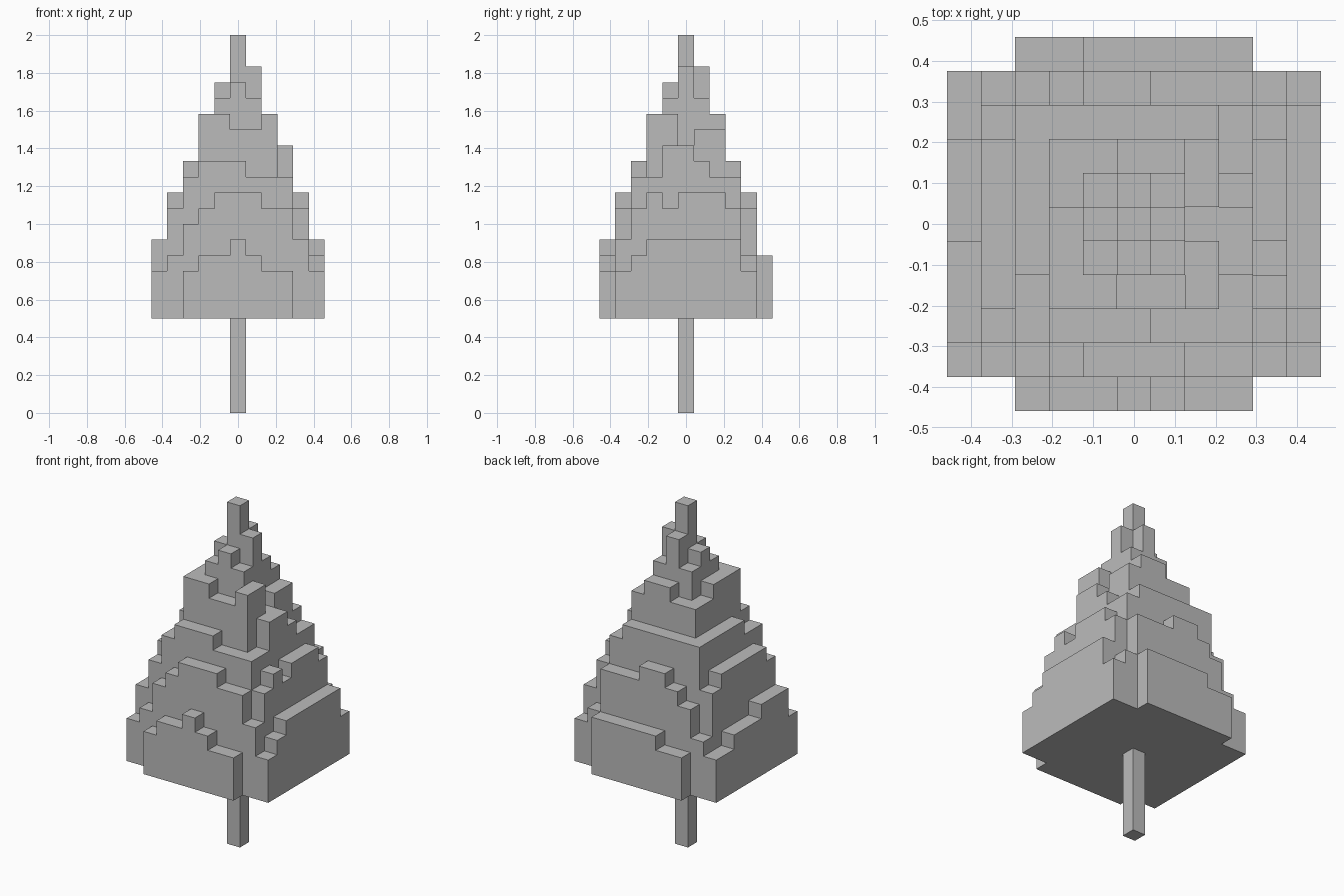
import bpy, bmesh

if "Cube" in bpy.data.objects:
    bpy.data.objects.remove(bpy.data.objects["Cube"])

U = 1 / 12          # block size
BASE = 6            # blocks from the ground to the lowest branches

grey = bpy.data.materials.new("plain grey")
grey.diffuse_color = (0.5, 0.5, 0.5, 1)
grey.use_nodes = True
grey.node_tree.nodes["Principled BSDF"].inputs["Base Color"].default_value = grey.diffuse_color

# Stepped top edges of the branch walls, in blocks above the ground.
# ring: front (-x to +x), back (-x to +x), right (-y to +y), left (-y to +y)
RINGS = {
    5: ([9, 10, 10, 11, 10, 9, 9], [9] * 2 + [10] * 5,
        [9, 10] + [11] * 6 + [9], [9] + [11] * 3 + [10] * 3 + [9] * 2),
    4: ([10, 12, 13, 14, 14, 14, 13, 13, 11], [10, 12, 13, 14, 14, 13, 13, 13, 10],
        [13, 14, 13, 14, 14, 14, 13], [13] + [14] * 5 + [13]),
    3: ([15] + [16] * 3 + [15] * 3, [16] * 6 + [15],
        [15, 17, 17, 16, 15], [15] + [16] * 4),
    2: ([19, 19, 18, 18, 19], [18, 18, 19, 19, 18], [19, 17, 18], [19, 19, 18]),
    1: ([20, 21, 20], [20, 22, 20], [22], [21]),
}


def make_object(name, bm):
    bmesh.ops.remove_doubles(bm, verts=bm.verts, dist=1e-4)
    bmesh.ops.dissolve_limit(bm, angle_limit=0.02, verts=bm.verts, edges=bm.edges)
    mesh = bpy.data.meshes.new(name)
    bm.to_mesh(mesh)
    bm.free()
    mesh.materials.append(grey)
    ob = bpy.data.objects.new(name, mesh)
    bpy.context.collection.objects.link(ob)
    return ob


def add_quad(bm, points):
    bm.faces.new([bm.verts.new((x * U, y * U, z * U)) for x, y, z in points])


# Column heights: each wall is centred on its side of the ring
height = {(0, 0): 24}
for r, (front, back, right, left) in RINGS.items():
    for wall, place in ((front, lambda k: (k, -r)), (back, lambda k: (k, r)),
                        (right, lambda k: (r, k)), (left, lambda k: (-r, k))):
        for n, h in enumerate(wall):
            height[place(n - len(wall) // 2)] = h

# Foliage: outer skin of all columns
bm = bmesh.new()
for (i, j), h in height.items():
    a, b, c, d = i - .5, i + .5, j - .5, j + .5
    add_quad(bm, [(a, c, h), (b, c, h), (b, d, h), (a, d, h)])
    if (i, j) != (0, 0):
        add_quad(bm, [(a, d, BASE), (b, d, BASE), (b, c, BASE), (a, c, BASE)])
    for dx, dy in ((1, 0), (-1, 0), (0, 1), (0, -1)):
        px, py = i + dx / 2, j + dy / 2
        tx, ty = -dy / 2, dx / 2
        for z in range(height.get((i + dx, j + dy), BASE), h):
            add_quad(bm, [(px - tx, py - ty, z), (px + tx, py + ty, z),
                          (px + tx, py + ty, z + 1), (px - tx, py - ty, z + 1)])
make_object("foliage", bm)

# Trunk
bm = bmesh.new()
bmesh.ops.create_cube(bm, size=1)
for v in bm.verts:
    v.co = (v.co.x * U, v.co.y * U, (v.co.z + .5) * BASE * U)
make_object("trunk", bm)
